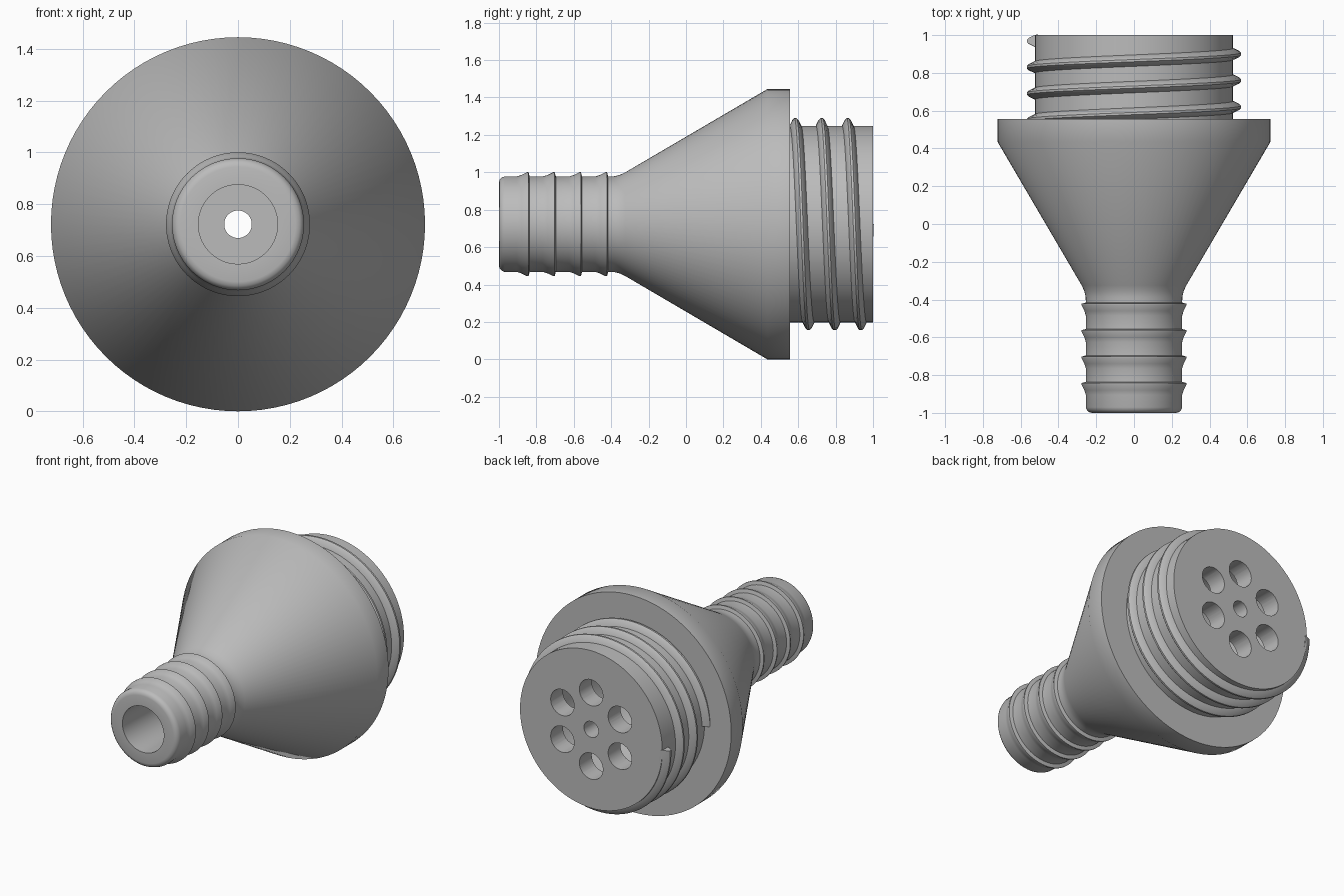
import bpy, bmesh, math

cube = bpy.data.objects.get("Cube")
if cube:
    bpy.data.objects.remove(cube, do_unlink=True)

AXIS_Z = 0.7225
SEGMENTS = 96

grey = bpy.data.materials.new("plain grey")
grey.use_nodes = True
colour = (0.5, 0.5, 0.5, 1)
grey.diffuse_color = colour
grey.node_tree.nodes["Principled BSDF"].inputs["Base Color"].default_value = colour


def finish(name, bm):
    bmesh.ops.recalc_face_normals(bm, faces=bm.faces)
    mesh = bpy.data.meshes.new(name)
    bm.to_mesh(mesh)
    bm.free()
    mesh.materials.append(grey)
    obj = bpy.data.objects.new(name, mesh)
    bpy.context.collection.objects.link(obj)
    return obj


def select(obj):
    bpy.ops.object.select_all(action='DESELECT')
    obj.select_set(True)
    bpy.context.view_layer.objects.active = obj


def sweep(bm, sections, closed):
    """Skin a row of cross-section loops, capped or joined end to end."""
    rings = [[bm.verts.new(p) for p in s] for s in sections]
    n = len(rings[0])
    pairs = list(zip(rings, rings[1:]))
    if closed:
        pairs.append((rings[-1], rings[0]))
    else:
        bm.faces.new(rings[0])
        bm.faces.new(rings[-1])
    for a, b in pairs:
        for i in range(n):
            j = (i + 1) % n
            bm.faces.new((a[i], a[j], b[j], b[i]))


def around(angle, radius, y):
    return (-math.cos(angle) * radius, y, AXIS_Z + math.sin(angle) * radius)


# Turned body: (y, radius) outline, starting at the rounded nozzle lip
outline = [(-1, 0.222), (-0.996, 0.238), (-0.985, 0.249), (-0.97, 0.255)]
for k in range(4):                                   # hose barbs
    y = -0.85 + 0.14 * k
    outline += [(y - 0.055, 0.255), (y - 0.03, 0.263), (y, 0.278),
                (y + 0.008, 0.278), (y + 0.014, 0.255)]
outline += [(-0.385, 0.256), (-0.355, 0.263), (-0.325, 0.277),   # cone and rim
            (0.435, 0.7225), (0.555, 0.7225),
            (0.555, 0.525), (1, 0.525),                         # threaded collar
            (1, 0.053), (0.87, 0.053),                          # centre hole
            (0.87, 0.4), (0.45, 0.4), (-0.1, 0.153), (-1, 0.153)]  # hollow and bore
bm = bmesh.new()
sweep(bm, [[around(math.tau * s / SEGMENTS, r, y) for y, r in outline]
           for s in range(SEGMENTS)], True)
body = finish("funnel_body", bm)

# Six ports through the end plate
bm = bmesh.new()
for k in range(6):
    a = math.pi / 2 + k * math.tau / 6
    sweep(bm, [[tuple(c + d for c, d in zip(around(a, 0.245, y),
                (0.087 * math.cos(t * math.tau / 32), 0, 0.087 * math.sin(t * math.tau / 32))))
                for t in range(32)] for y in (0.8, 1.1)], False)
cutter = finish("port_cutter", bm)
cutter.hide_render = True
ports = body.modifiers.new("ports", 'BOOLEAN')
ports.operation = 'DIFFERENCE'
ports.solver = 'EXACT'
ports.object = cutter
select(body)
bpy.ops.object.modifier_apply(modifier=ports.name)
bpy.data.objects.remove(cutter, do_unlink=True)

# Helical thread, three turns, with a rounded crest and a blunt end
ridge = [(-0.034, 0.51), (-0.03, 0.527), (-0.015, 0.558), (-0.006, 0.567),
         (0.006, 0.567), (0.015, 0.558), (0.03, 0.527), (0.034, 0.51)]
turns, pitch, start = 3, 0.14, 0.55
bm = bmesh.new()
sections = []
for s in range(turns * SEGMENTS + 1):
    t = s / SEGMENTS
    sections.append([around(math.tau * t, r, start + pitch * t + dy) for dy, r in ridge])
sweep(bm, sections, False)
thread = finish("screw_thread", bm)

for obj in (body, thread):
    select(obj)
    bpy.ops.object.shade_smooth_by_angle(angle=math.radians(32))
